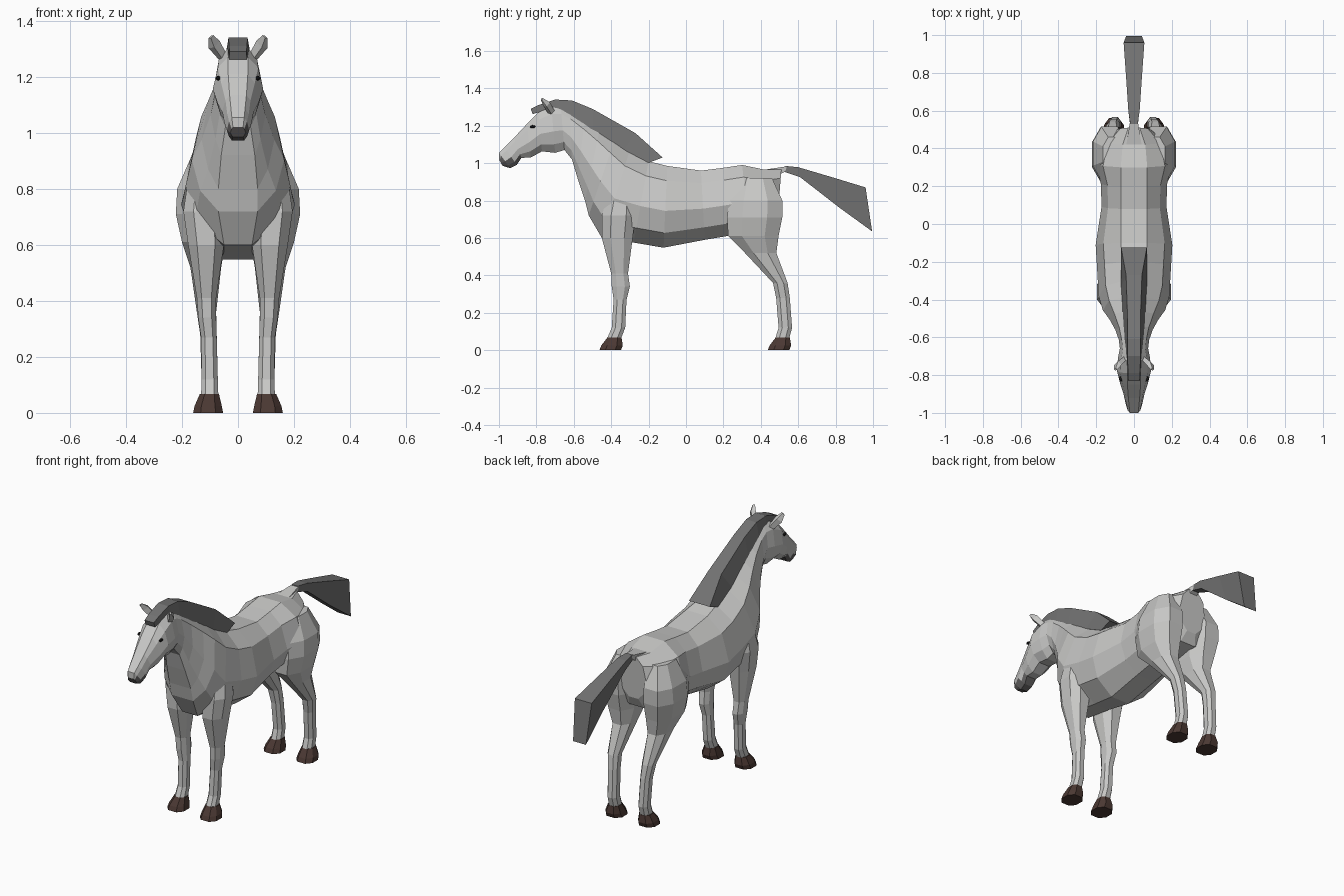
import bpy, bmesh, math
from mathutils import Vector


def material(name, rgb):
    m = bpy.data.materials.new(name)
    m.diffuse_color = (*rgb, 1)
    return m


COAT = material("pale grey coat", (0.58, 0.58, 0.57))
HAIR = material("dark grey hair", (0.17, 0.17, 0.17))
MUZZLE = material("muzzle grey", (0.12, 0.115, 0.115))
HOOF = material("brown hoof", (0.07, 0.04, 0.033))
EYE = material("black eye", (0.01, 0.01, 0.01))


def loft(name, rings, mats, rule=None):
    """Skin a closed tube over rings of equal point count and cap both ends."""
    bm = bmesh.new()
    vr = [[bm.verts.new(p) for p in r] for r in rings]
    n = len(vr[0])
    for a, b in zip(vr, vr[1:]):
        for i in range(n):
            j = (i + 1) % n
            bm.faces.new((a[i], a[j], b[j], b[i]))
    bm.faces.new(vr[0])
    bm.faces.new(vr[-1])
    bmesh.ops.recalc_face_normals(bm, faces=bm.faces)
    if rule:
        for f in bm.faces:
            f.material_index = rule(f.calc_center_median())
    me = bpy.data.meshes.new(name)
    bm.to_mesh(me)
    bm.free()
    for m in mats:
        me.materials.append(m)
    ob = bpy.data.objects.new(name, me)
    bpy.context.collection.objects.link(ob)
    return ob


def section(top, bot, profile):
    """Symmetric ring between a top and bottom (y, z); profile = (half width, fraction down)."""
    half = [(x, top[0] + (bot[0] - top[0]) * t, top[1] + (bot[1] - top[1]) * t)
            for x, t in profile]
    return half + [(-x, y, z) for x, y, z in reversed(half)]


# Body, neck and head: top (y, z), bottom (y, z), half width, top and bottom strip half widths
body = [
    ((0.51, 0.965), (0.49, 0.71), 0.09, 0.03, 0.03),
    ((0.42, 0.965), (0.46, 0.65), 0.175, 0.06, 0.05),
    ((0.30, 0.99), (0.34, 0.63), 0.205, 0.07, 0.06),
    ((0.20, 0.975), (0.22, 0.61), 0.175, 0.07, 0.06),
    ((0.08, 0.96), (0.10, 0.59), 0.172, 0.07, 0.06),
    ((-0.10, 0.985), (-0.12, 0.548), 0.203, 0.07, 0.06),
    ((-0.20, 1.01), (-0.28, 0.575), 0.195, 0.06, 0.05),
    ((-0.30, 1.07), (-0.45, 0.60), 0.187, 0.05, 0.05),
    ((-0.38, 1.13), (-0.52, 0.72), 0.165, 0.04, 0.07),
    ((-0.46, 1.19), (-0.54, 0.80), 0.13, 0.03, 0.07),
    ((-0.54, 1.24), (-0.58, 0.92), 0.098, 0.03, 0.06),
    ((-0.62, 1.285), (-0.61, 1.02), 0.08, 0.03, 0.045),
    ((-0.67, 1.305), (-0.65, 1.07), 0.075, 0.03, 0.035),
    ((-0.72, 1.31), (-0.70, 1.055), 0.085, 0.03, 0.035),
    ((-0.79, 1.27), (-0.77, 1.063), 0.09, 0.035, 0.035),
    ((-0.85, 1.21), (-0.83, 1.03), 0.075, 0.035, 0.03),
    ((-0.92, 1.135), (-0.88, 1.028), 0.056, 0.03, 0.03),
    ((-0.97, 1.085), (-0.905, 0.99), 0.048, 0.025, 0.025),
    ((-1.0, 1.055), (-0.94, 0.973), 0.04, 0.022, 0.022),
    ((-1.0, 1.02), (-0.98, 0.985), 0.028, 0.018, 0.018),
]
loft("body", [section(t, b, ((tw, 0), (0.8 * w, 0.18), (w, 0.55), (0.82 * w, 0.82), (bw, 1)))
              for t, b, w, tw, bw in body], [COAT, MUZZLE],
     lambda c: 1 if c.y < -0.89 and c.z < 1.03 else 0)

# Mane and forelock: top, bottom, half widths at top and bottom
mane = [
    ((-0.83, 1.29), (-0.82, 1.262), 0.03, 0.032),
    ((-0.79, 1.31), (-0.775, 1.275), 0.032, 0.035),
    ((-0.70, 1.34), (-0.69, 1.285), 0.034, 0.042),
    ((-0.61, 1.335), (-0.61, 1.24), 0.034, 0.052),
    ((-0.50, 1.29), (-0.50, 1.165), 0.034, 0.062),
    ((-0.27, 1.16), (-0.33, 1.07), 0.042, 0.068),
    ((-0.125, 1.03), (-0.20, 1.002), 0.068, 0.07),
]
loft("mane", [section(t, b, ((a, 0), (c, 1))) for t, b, a, c in mane], [HAIR])

# Tail with a short pale dock
tail = [
    ((0.53, 0.985), (0.52, 0.955), 0.02, 0.02),
    ((0.60, 0.978), (0.61, 0.925), 0.03, 0.03),
    ((0.78, 0.925), (0.82, 0.762), 0.042, 0.03),
    ((0.96, 0.87), (0.995, 0.635), 0.055, 0.042),
]
loft("tail", [section(t, b, ((a, 0), (c, 1))) for t, b, a, c in tail], [HAIR])
dock = [((0.42, 0.965), (0.43, 0.90), 0.04, 0.04), ((0.54, 0.983), (0.53, 0.955), 0.021, 0.021)]
loft("tail_dock", [section(t, b, ((a, 0), (c, 1))) for t, b, a, c in dock], [COAT])


def oct_ring(z, y0, y1, x0, x1, side):
    """Chamfered rectangle at height z."""
    cx, cy, hx, hy = (x0 + x1) / 2, (y0 + y1) / 2, (x1 - x0) / 2, (y1 - y0) / 2
    pts = [(1, .45), (.5, 1), (-.5, 1), (-1, .45), (-1, -.45), (-.5, -1), (.5, -1), (1, -.45)]
    return [(side * (cx + hx * u), cy + hy * v, z) for u, v in pts]


# Legs: height, back-to-front range, inner-to-outer range
front_leg = [
    (0.82, -0.42, -0.28, 0.06, 0.18),
    (0.72, -0.45, -0.27, 0.05, 0.195),
    (0.60, -0.45, -0.285, 0.05, 0.178),
    (0.41, -0.40, -0.31, 0.078, 0.147),
    (0.34, -0.397, -0.30, 0.078, 0.142),
    (0.27, -0.387, -0.318, 0.076, 0.132),
    (0.12, -0.397, -0.325, 0.072, 0.13),
    (0.055, -0.425, -0.35, 0.07, 0.132),
]
hind_leg = [
    (0.92, 0.28, 0.46, 0.05, 0.165),
    (0.80, 0.23, 0.515, 0.04, 0.217),
    (0.71, 0.22, 0.515, 0.035, 0.222),
    (0.61, 0.225, 0.495, 0.045, 0.20),
    (0.52, 0.315, 0.483, 0.06, 0.17),
    (0.36, 0.465, 0.543, 0.078, 0.147),
    (0.28, 0.482, 0.555, 0.076, 0.135),
    (0.12, 0.495, 0.567, 0.072, 0.13),
    (0.055, 0.475, 0.55, 0.07, 0.132),
]
for side, tag in ((1, "right"), (-1, "left")):
    for name, leg in (("front", front_leg), ("hind", hind_leg)):
        loft(f"{name}_leg_{tag}", [oct_ring(*r, side) for r in leg], [COAT])
        y0, y1 = leg[-1][1:3]
        hoof = [(0.068, y0 + 0.005, y1 + 0.005, 0.068, 0.136),
                (0.025, y0 - 0.028, y1 + 0.012, 0.058, 0.155),
                (0.0, y0 - 0.038, y1 + 0.002, 0.053, 0.16)]
        loft(f"{name}_hoof_{tag}", [oct_ring(*r, side) for r in hoof], [HOOF])

    # Ear: leaning, blunt four-sided spike
    ear = []
    for c, rx, ry in (((0.05, -0.715, 1.265), 0.018, 0.02), ((0.085, -0.745, 1.315), 0.026, 0.022),
                      ((0.097, -0.77, 1.343), 0.012, 0.008)):
        c = Vector(c)
        axis = Vector((0.75, 0, -0.5))
        dep = Vector((0, 0.8, 0.45))
        ear.append([(side * p.x, p.y, p.z) for p in
                    (c + axis * rx, c + dep * ry, c - axis * rx, c - dep * ry)])
    loft(f"ear_{tag}", ear, [COAT])

    # Eye
    bpy.ops.mesh.primitive_uv_sphere_add(segments=8, ring_count=5, radius=1,
                                         location=(side * 0.071, -0.82, 1.195))
    eye = bpy.context.object
    eye.name = f"eye_{tag}"
    eye.scale = (0.009, 0.016, 0.008)
    eye.data.materials.append(EYE)
